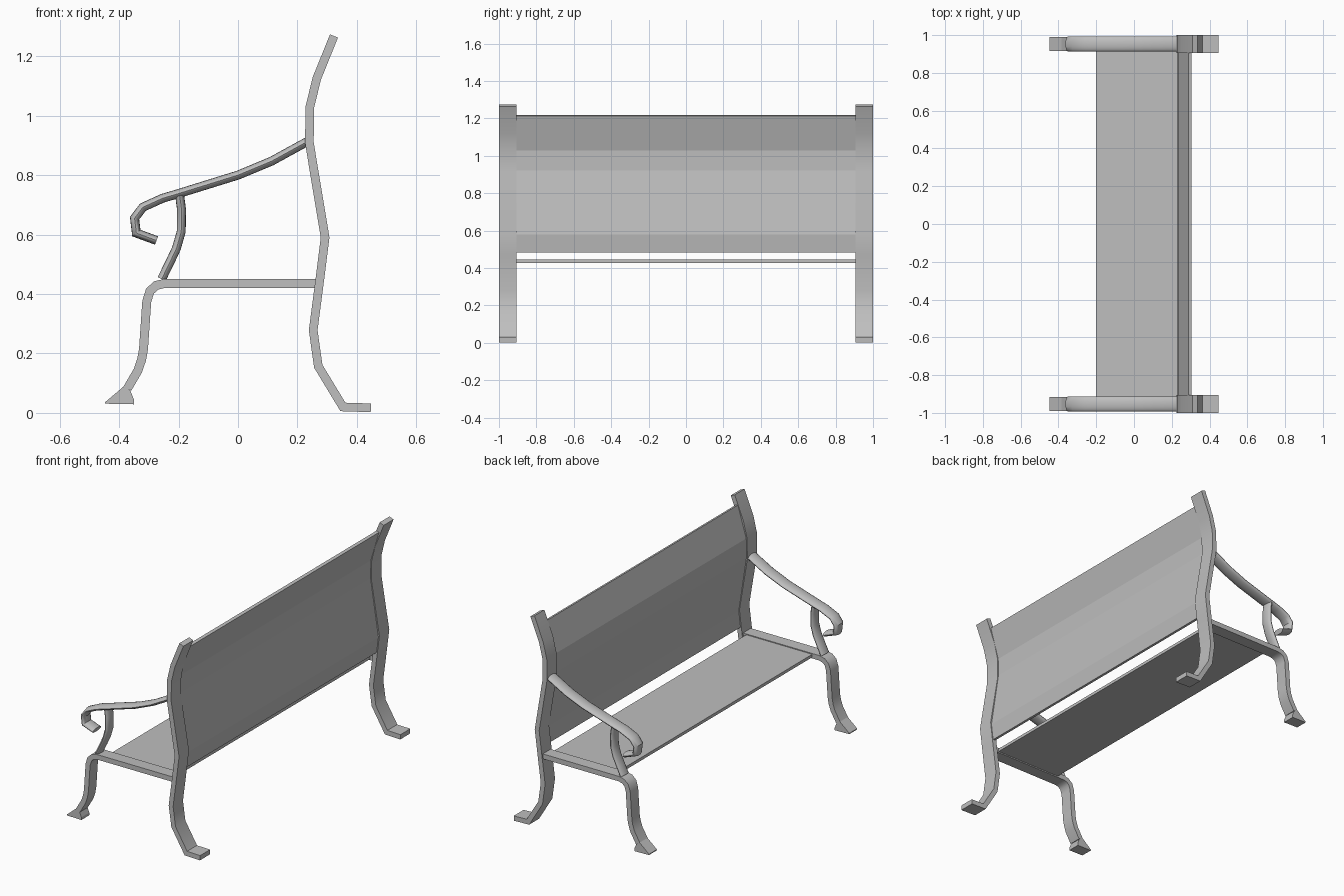
import bpy, bmesh, math
from mathutils import Vector

if "Cube" in bpy.data.objects:
    bpy.data.objects.remove(bpy.data.objects["Cube"], do_unlink=True)

grey = bpy.data.materials.new("plain grey")
grey.use_nodes = True
grey.diffuse_color = (0.52, 0.52, 0.52, 1)
grey.node_tree.nodes["Principled BSDF"].inputs["Base Color"].default_value = grey.diffuse_color


def normals(path):
    """Mitred side vectors along an (x, z) path."""
    pts = [Vector(p) for p in path]
    dirs = [(b - a).normalized() for a, b in zip(pts, pts[1:])]
    out = []
    for i in range(len(pts)):
        a, b = dirs[max(i - 1, 0)], dirs[min(i, len(dirs) - 1)]
        t = (a + b).normalized()
        out.append(Vector((-t.y, t.x)) / max(t.dot(a), 0.5))
    return pts, out


def sweep(name, path, section, y, smooth=True):
    """Carry a closed (thickness, width) section along a path at depth y."""
    bm = bmesh.new()
    rings = []
    for p, n in zip(*normals(path)):
        rings.append([bm.verts.new((p.x + n.x * s, y + w, p.y + n.y * s)) for s, w in section])
    k = len(section)
    for a, b in zip(rings, rings[1:]):
        for i in range(k):
            j = (i + 1) % k
            bm.faces.new((a[i], a[j], b[j], b[i]))
    bm.faces.new(rings[0])
    bm.faces.new(rings[-1])
    return finish(name, bm, smooth)


def prism(name, outline, y, width):
    """Extrude an (x, z) outline across the bench."""
    bm = bmesh.new()
    face = bm.faces.new([bm.verts.new((x, y - width / 2, z)) for x, z in outline])
    ext = bmesh.ops.extrude_face_region(bm, geom=[face])
    moved = [v for v in ext["geom"] if isinstance(v, bmesh.types.BMVert)]
    bmesh.ops.translate(bm, verts=moved, vec=(0, width, 0))
    return finish(name, bm, False)


def finish(name, bm, smooth):
    bmesh.ops.recalc_face_normals(bm, faces=bm.faces)
    mesh = bpy.data.meshes.new(name)
    bm.to_mesh(mesh)
    bm.free()
    mesh.materials.append(grey)
    ob = bpy.data.objects.new(name, mesh)
    bpy.context.collection.objects.link(ob)
    if smooth:
        bpy.ops.object.select_all(action="DESELECT")
        ob.select_set(True)
        bpy.context.view_layer.objects.active = ob
        bpy.ops.object.shade_smooth_by_angle(angle=math.radians(40))
    return ob


def box(t, w):
    return [(-t / 2, -w / 2), (t / 2, -w / 2), (t / 2, w / 2), (-t / 2, w / 2)]


def oval(t, w, n=16):
    return [(t / 2 * math.cos(math.tau * i / n), w / 2 * math.sin(math.tau * i / n)) for i in range(n)]


back_leg = [(0.323, 1.268), (0.265, 1.125), (0.242, 1.03), (0.24, 0.91), (0.293, 0.59),
            (0.278, 0.47), (0.253, 0.278), (0.27, 0.157), (0.353, 0.02), (0.447, 0.017)]
front_leg = [(0.27, 0.436), (-0.245, 0.436), (-0.275, 0.429), (-0.296, 0.41), (-0.307, 0.375),
             (-0.318, 0.214), (-0.324, 0.18), (-0.337, 0.142), (-0.372, 0.082)]
front_foot = [(-0.381, 0.092), (-0.447, 0.036), (-0.447, 0.031), (-0.35, 0.029),
              (-0.35, 0.045), (-0.362, 0.074)]
arm = [(0.235, 0.914), (0.113, 0.847), (0, 0.8), (-0.2, 0.738), (-0.254, 0.722),
       (-0.32, 0.692), (-0.348, 0.655), (-0.342, 0.605), (-0.274, 0.58)]
support = [(-0.197, 0.735), (-0.19, 0.685), (-0.191, 0.61), (-0.207, 0.554), (-0.23, 0.505), (-0.257, 0.45)]
back_panel = [(0.297, 1.215), (0.242, 1.03), (0.24, 0.92), (0.292, 0.58), (0.28, 0.485)]

# End frames
for side, tag in ((1, "left"), (-1, "right")):
    y = side * 0.953
    sweep("back_leg_" + tag, back_leg, box(0.029, 0.094), y, True)
    sweep("front_leg_" + tag, front_leg, box(0.03, 0.075), y)
    prism("front_foot_" + tag, front_foot, y, 0.075)
    sweep("armrest_" + tag, arm, oval(0.03, 0.08), y)
    sweep("arm_support_" + tag, support, oval(0.03, 0.07), y)

# Seat and backrest boards
sweep("seat", [(-0.2, 0.437), (0.24, 0.437)], box(0.018, 1.85), 0, False)
sweep("backrest", back_panel, box(0.018, 1.85), 0, False)
